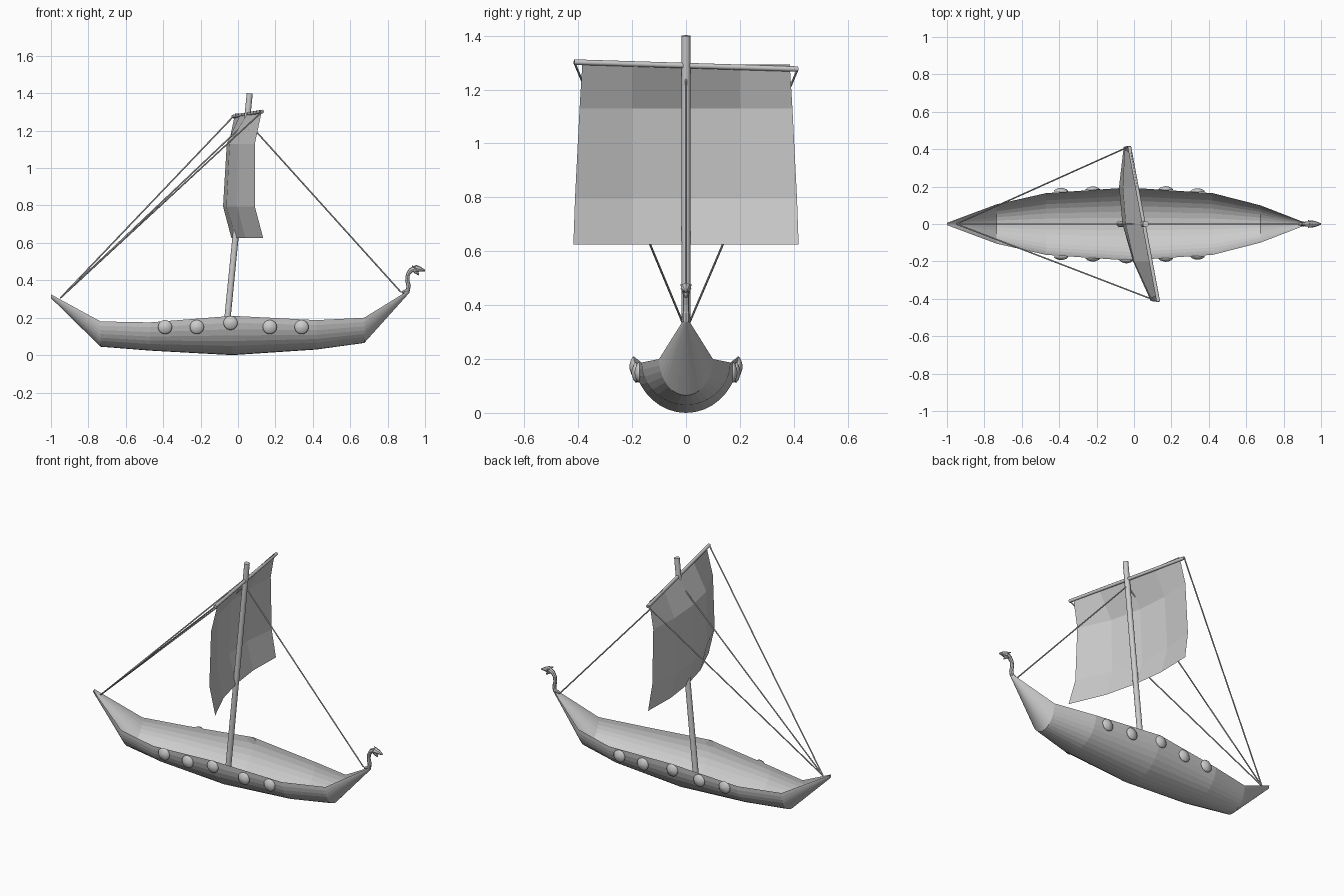
import bpy, bmesh, math
from mathutils import Vector

if "Cube" in bpy.data.objects:
    bpy.data.objects.remove(bpy.data.objects["Cube"])

grey = bpy.data.materials.new("plain_grey")
grey.diffuse_color = (0.6, 0.6, 0.6, 1)
grey.use_nodes = True
grey.node_tree.nodes["Principled BSDF"].inputs["Base Color"].default_value = grey.diffuse_color


def finish(name, bm, smooth=False):
    bmesh.ops.recalc_face_normals(bm, faces=bm.faces)
    for f in bm.faces:
        f.smooth = smooth and len(f.verts) == 4
    me = bpy.data.meshes.new(name)
    bm.to_mesh(me)
    bm.free()
    ob = bpy.data.objects.new(name, me)
    bpy.context.collection.objects.link(ob)
    me.materials.append(grey)
    return ob


def loft(name, rings, closed=False, caps=False, smooth=False):
    """Skin a list of equal-length point rows."""
    bm = bmesh.new()
    rows = [[bm.verts.new(p) for p in r] for r in rings]
    n = len(rows[0])
    for a, b in zip(rows, rows[1:]):
        for i in range(n if closed else n - 1):
            j = (i + 1) % n
            bm.faces.new((a[i], a[j], b[j], b[i]))
    if caps:
        bm.faces.new(rows[0])
        bm.faces.new(rows[-1])
    return finish(name, bm, smooth)


def tube(name, path, radii, sides=8, smooth=False):
    """Round tube through the points, one radius per point."""
    path = [Vector(p) for p in path]
    rings = []
    for i, p in enumerate(path):
        t = (path[min(i + 1, len(path) - 1)] - path[max(i - 1, 0)]).normalized()
        ref = Vector((0, 1, 0)) if abs(t.y) < 0.8 else Vector((1, 0, 0))
        u = t.cross(ref).normalized()
        v = t.cross(u)
        rings.append([p + radii[i] * (u * math.cos(a) + v * math.sin(a))
                      for a in (2 * math.pi * k / sides for k in range(sides))])
    return loft(name, rings, True, True, smooth)


# Hull: open shell of half ellipses (x, half width, rim z, keel z)
stations = [(-1.0, 0.006, 0.325, 0.305), (-0.735, 0.105, 0.18, 0.045),
            (-0.47, 0.165, 0.175, 0.024), (-0.03, 0.195, 0.21, 0.0),
            (0.42, 0.165, 0.187, 0.03), (0.675, 0.10, 0.20, 0.065),
            (0.918, 0.006, 0.35, 0.335)]
SEG = 18
hull = []
for x, w, top, low in stations:
    hull.append([(x, -w * math.cos(math.pi * k / SEG),
                  top - (top - low) * math.sin(math.pi * k / SEG))
                 for k in range(SEG + 1)])
loft("hull", hull)


def mast_x(z):
    return -0.055 + (z - 0.21) * 0.099


# Mast and yard
tube("mast", [(mast_x(0.012), 0, 0.012), (mast_x(1.40), 0, 1.40)], [0.017, 0.016], 16, True)
yard_ends = [(0.13, -0.415, 1.302), (-0.025, 0.415, 1.276)]
tube("yard", yard_ends, [0.01, 0.01], 10, True)

# Sail: four columns by three rows, bellied aft
sail_rows = [(1.293, 0.385, (0.125, 0.09, 0.05, 0.015, -0.015)),
             (1.13, 0.395, (0.09, 0.0, -0.045, -0.06, -0.05)),
             (0.795, 0.412, (0.09, -0.005, -0.062, -0.08, -0.055)),
             (0.625, 0.418, (0.135, 0.04, -0.01, -0.035, -0.03))]
sail = []
for z, w, xs in sail_rows:
    ys = (-w, -0.2, 0, 0.2, w)
    sail.append([(x, y, z) for x, y in zip(xs, ys)])
loft("sail", sail)

# Rigging
stern = (-0.95, 0, 0.305)
bow = (0.87, 0, 0.338)
head = (mast_x(1.25), 0, 1.25)
for i, end in enumerate(yard_ends):
    tube("yard_rope_%d" % (i + 1), [stern, end], [0.004, 0.004], 6)
tube("back_stay", [stern, head], [0.004, 0.004], 6)
tube("fore_stay", [bow, head], [0.004, 0.004], 6)

# Shields: shallow domes along both sides
for side in (-1, 1):
    for i, (x, y, z) in enumerate([(-0.39, 0.178, 0.15), (-0.22, 0.186, 0.15),
                                   (-0.04, 0.195, 0.172), (0.17, 0.187, 0.15),
                                   (0.34, 0.176, 0.15)]):
        rings = []
        for r, h in [(0.038, -0.004), (0.038, 0.0), (0.030, 0.007), (0.014, 0.013), (0.004, 0.015)]:
            rings.append([(x + r * math.cos(a), side * (y + h), z + r * math.sin(a))
                          for a in (2 * math.pi * k / 16 for k in range(16))])
        loft("shield_%s_%d" % ("right" if side < 0 else "left", i + 1), rings, True, True, True)

# Figurehead: curved neck, two jaws, crest
tube("neck", [(0.875, 0, 0.335), (0.908, 0, 0.345), (0.912, 0, 0.37), (0.905, 0, 0.40),
              (0.908, 0, 0.43), (0.922, 0, 0.452), (0.945, 0, 0.462)],
     [0.006, 0.013, 0.012, 0.011, 0.011, 0.013, 0.016], 8)
tube("upper_jaw", [(0.935, 0, 0.46), (0.952, 0, 0.463), (0.975, 0, 0.459), (1.0, 0, 0.452)],
     [0.010, 0.020, 0.013, 0.004], 8)
tube("lower_jaw", [(0.945, 0, 0.452), (0.957, 0, 0.44), (0.967, 0, 0.428)],
     [0.012, 0.009, 0.003], 8)
for side in (-1, 1):
    tube("ear_%s" % ("right" if side < 0 else "left"),
         [(0.95, side * 0.012, 0.468), (0.93, side * 0.019, 0.477)], [0.007, 0.002], 6)
